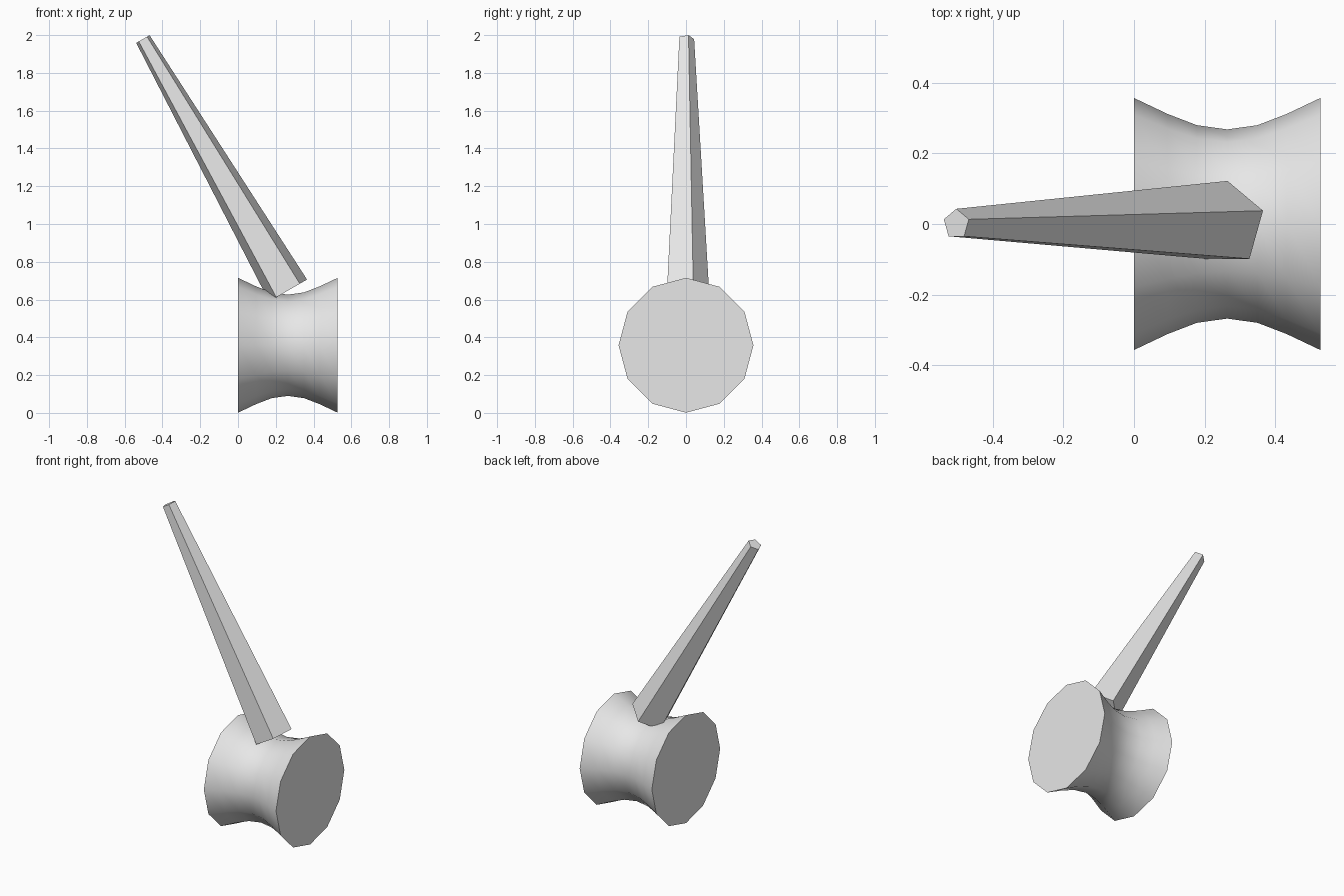
import bpy, bmesh, math
from mathutils import Matrix, Vector

if "Cube" in bpy.data.objects:
    bpy.data.objects.remove(bpy.data.objects["Cube"], do_unlink=True)

grey = bpy.data.materials.new("plain grey")
grey.use_nodes = True
colour = (0.8, 0.8, 0.8, 1)
grey.diffuse_color = colour
grey.node_tree.nodes["Principled BSDF"].inputs["Base Color"].default_value = colour


def lathe(name, profile, sides, matrix):
    """Capped solid of rings (height, radius) about local z, first corner on local y."""
    bm = bmesh.new()
    rings = []
    for h, r in profile:
        angles = [math.tau * i / sides for i in range(sides)]
        rings.append([bm.verts.new((-r * math.sin(a), r * math.cos(a), h)) for a in angles])
    for low, high in zip(rings, rings[1:]):
        for i in range(sides):
            j = (i + 1) % sides
            bm.faces.new((low[i], low[j], high[j], high[i]))
    bm.faces.new(rings[0][::-1])
    bm.faces.new(rings[-1])
    bmesh.ops.recalc_face_normals(bm, faces=bm.faces)
    mesh = bpy.data.meshes.new(name)
    bm.to_mesh(mesh)
    bm.free()
    mesh.materials.append(grey)
    obj = bpy.data.objects.new(name, mesh)
    obj.matrix_world = matrix
    bpy.context.collection.objects.link(obj)
    return obj


# Waisted spool head lying along x
head = lathe("head",
             [(0, 0.357), (0.095, 0.312), (0.178, 0.28), (0.264, 0.268),
              (0.35, 0.28), (0.433, 0.312), (0.528, 0.357)],
             12, Matrix.Translation((0, 0, 0.358)) @ Matrix.Rotation(math.pi / 2, 4, "Y"))
bpy.context.view_layer.objects.active = head
head.select_set(True)
bpy.ops.object.shade_smooth_by_angle(angle=math.radians(40))

# Five-sided tapered handle leaning toward -x
lathe("handle", [(0, 0.122), (1.537, 0.043)], 5,
      Matrix.Translation((0.265, 0, 0.648)) @ Matrix.Rotation(math.radians(-30), 4, "Y"))
